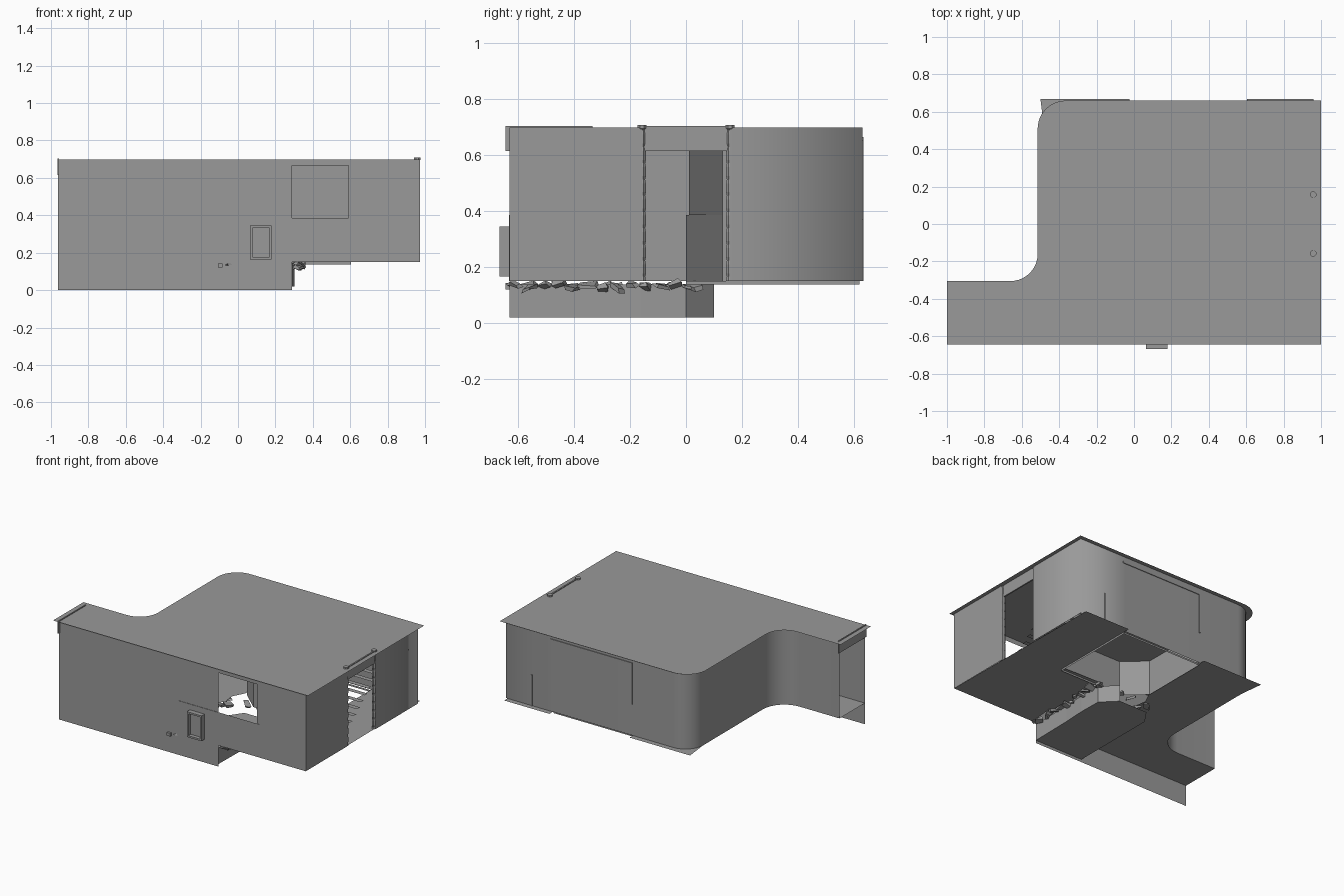
import bpy, bmesh, math, random
from mathutils import Matrix, Vector, Euler

if "Cube" in bpy.data.objects:
    bpy.data.objects.remove(bpy.data.objects["Cube"])
random.seed(4)

grey = bpy.data.materials.new("plaster_grey")
grey.diffuse_color = (0.32, 0.32, 0.32, 1)
grey.use_nodes = True
grey.node_tree.nodes["Principled BSDF"].inputs["Base Color"].default_value = grey.diffuse_color

TOP, FLOOR = 0.698, 0.15


def finish(name, bm, smooth=False):
    me = bpy.data.meshes.new(name)
    bm.to_mesh(me)
    bm.free()
    me.materials.append(grey)
    for p in me.polygons:
        p.use_smooth = smooth
    ob = bpy.data.objects.new(name, me)
    bpy.context.collection.objects.link(ob)
    return ob


def sheet(name, pts, z):
    """Flat thin sheet from an outline."""
    bm = bmesh.new()
    f = bm.faces.new([bm.verts.new((x, y, z)) for x, y in pts])
    f.normal_update()
    if f.normal.z < 0:
        f.normal_flip()
    bmesh.ops.triangulate(bm, faces=bm.faces[:])
    return finish(name, bm)


def wall(name, path, z0, z1, smooth=False):
    """Upright thin wall along a plan path."""
    bm = bmesh.new()
    cols = [(bm.verts.new((x, y, z0)), bm.verts.new((x, y, z1))) for x, y in path]
    for a, b in zip(cols, cols[1:]):
        bm.faces.new((a[0], b[0], b[1], a[1]))
    return finish(name, bm, smooth)


def add_box(bm, lo, hi):
    lo, hi = Vector(lo), Vector(hi)
    m = Matrix.Translation((lo + hi) / 2) @ Matrix.Diagonal((*(hi - lo), 1))
    bmesh.ops.create_cube(bm, size=1, matrix=m)


def boxes(name, *pairs):
    bm = bmesh.new()
    for lo, hi in pairs:
        add_box(bm, lo, hi)
    return finish(name, bm)


def arc(cx, cy, r, a0, a1, n=10):
    return [(cx + r * math.cos(math.radians(a0 + (a1 - a0) * i / n)),
             cy + r * math.sin(math.radians(a0 + (a1 - a0) * i / n))) for i in range(n + 1)]


def jagged(x, y0, y1, n=9, amp=0.025):
    return [(x + random.uniform(-amp, amp), y0 + (y1 - y0) * i / n) for i in range(1, n)]


# Roof sheet with one rounded and one hollow corner
sheet("roof", [(-1, -0.645), (1, -0.645), (1, 0.66)]
      + arc(-0.365, 0.51, 0.15, 90, 180)
      + arc(-0.66, -0.16, 0.145, 0, -90) + [(-1, -0.305)], TOP)

# Outer walls
hollow = arc(-0.65, -0.175, 0.17, 0, -90)
wall("back_wall", [(0.973, 0.157), (0.973, 0.63), (0.6, 0.63), (0.2, 0.63)]
     + arc(-0.34, 0.49, 0.14, 90, 180) + hollow + [(-0.963, -0.345)], FLOOR, TOP, True)
wall("right_wall", [(0.973, -0.63), (0.973, -0.157)], FLOOR, TOP)
wall("front_wall_left", [(-0.963, -0.63), (0.29, -0.63)], 0, TOP)
wall("front_wall_low", [(0.29, -0.63), (0.973, -0.63)], FLOOR, 0.385)
wall("front_wall_right", [(0.605, -0.63), (0.973, -0.63)], 0.385, TOP)
wall("front_wall_lintel", [(0.29, -0.63), (0.605, -0.63)], 0.665, TOP)

# Door headers at both ends
boxes("door_headers",
      ((-0.965, -0.645, 0.615), (-0.957, -0.335, 0.703)),
      ((0.957, -0.157, 0.615), (0.967, 0.157, 0.703)))

# Broken floor in two pieces around the stair hole and the pit
sheet("floor_right", [(0.3, -0.63), (0.973, -0.63), (0.96, 0.668), (0.605, 0.668),
                      (0.605, 0.02), (0.32, 0.03)] + jagged(0.31, 0.03, -0.63), FLOOR)
sheet("floor_left", [(-0.08, -0.63)] + jagged(-0.08, -0.63, 0.02)
      + [(-0.07, 0.03), (-0.025, 0.12), (-0.025, 0.668), (-0.5, 0.668), (-0.48, 0.5)]
      + hollow + [(-0.963, -0.345), (-0.963, -0.63)], FLOOR)

# Lip around the stair hole
hole = [(0.605, 0.62), (0.605, 0.0), (0.12, 0.0), (-0.022, 0.13), (-0.022, 0.62)]
wall("hole_lip", hole + hole[:1], 0.137, FLOOR)

# Inner stair room with a chamfered corner
wall("inner_room_low", hole[1:], FLOOR, 0.385)
sheet("inner_room_ceiling", hole, 0.385)
wall("inner_room_high", [(0.605, 0.01), (0.29, 0.01), (0.12, 0.01), (-0.022, 0.13),
                         (-0.022, 0.62)], 0.385, 0.665)

# Sunken pit under the broken floor
pit = [(-0.09, -0.63), (0.29, -0.63), (0.295, -0.32), (0.303, -0.16), (0.3, 0.0),
       (0.2, 0.1), (-0.02, 0.1), (-0.09, 0.0)]
sheet("pit_floor", pit, 0.02)
wall("pit_wall", pit[1:6], 0.02, 0.137)

# Rubble along the broken edges
bm = bmesh.new()
spots = [(x + random.uniform(-0.025, 0.025), -0.61 + 0.052 * i, random.uniform(0.122, 0.14))
         for x in (0.31, -0.07) for i in range(13)]
spots += [(0.05 + 0.09 * i, 0.03, 0.13) for i in range(4)]
for p in spots:
    rot = Euler((random.uniform(-0.5, 0.5), random.uniform(-0.4, 0.4), random.uniform(0, 3)))
    size = (random.uniform(0.03, 0.07), random.uniform(0.02, 0.045), random.uniform(0.01, 0.018))
    m = Matrix.Translation(p) @ rot.to_matrix().to_4x4() @ Matrix.Diagonal((*size, 1))
    made = bmesh.ops.create_cube(bm, size=1, matrix=m)
    for v in made["verts"]:
        v.co += Vector([random.uniform(-0.006, 0.006) for _ in range(3)])
finish("rubble", bm)

# Thin stair treads rising behind the right door
bm = bmesh.new()
for i in range(13):
    y, z = -0.12 + 0.042 * i, 0.18 + 0.033 * i
    bm.faces.new([bm.verts.new(c) for c in ((0.64, y, z), (0.9, y, z),
                                            (0.9, y + 0.035, z), (0.64, y + 0.035, z))])
finish("stair_treads", bm)

# Ringed eight-sided door poles
for side in (-1, 1):
    bm = bmesh.new()
    rings = [(0.15, 0.015)]
    for i in range(9):
        z = 0.165 + i * 0.058
        rings += [(z, 0.012), (z + 0.012, 0.015), (z + 0.044, 0.015)]
    rings += [(0.69, 0.013), (0.695, 0.018), (0.708, 0.018)]
    loops = []
    for z, r in rings:
        loops.append([bm.verts.new((0.958 + r * math.cos(a), side * 0.157 + r * math.sin(a), z))
                      for a in [math.tau * (k + 0.5) / 8 for k in range(8)]])
    for lo, hi in zip(loops, loops[1:]):
        for k in range(8):
            bm.faces.new((lo[k], lo[(k + 1) % 8], hi[(k + 1) % 8], hi[k]))
    bm.faces.new(loops[-1])
    finish("door_pole_" + ("front" if side < 0 else "back"), bm)

# Front panel, hollow window frame and small peg
boxes("front_panel", ((-0.02, -0.633, 0.15), (0.29, -0.63, 0.385)))
x0, x1, z0, z1, t = 0.065, 0.18, 0.165, 0.345, 0.012
boxes("window_frame",
      ((x0, -0.667, z0), (x0 + t, -0.63, z1)), ((x1 - t, -0.667, z0), (x1, -0.63, z1)),
      ((x0 + t, -0.667, z0), (x1 - t, -0.63, z0 + t)),
      ((x0 + t, -0.667, z1 - t), (x1 - t, -0.63, z1)),
      ((x0 + t, -0.64, z0 + t), (x1 - t, -0.632, z1 - t)))
boxes("front_peg", ((-0.108, -0.645, 0.12), (-0.082, -0.63, 0.142)))

# Post inside the front opening and strips where inner walls meet the back wall
boxes("opening_post", ((0.59, -0.629, 0.385), (0.605, -0.61, 0.665)))
boxes("back_wall_strips",
      ((-0.022, 0.62, 0.65), (0.62, 0.635, 0.665)),
      ((-0.022, 0.62, 0.37), (-0.012, 0.635, 0.65)),
      ((0.765, 0.62, 0.15), (0.775, 0.635, 0.37)))
